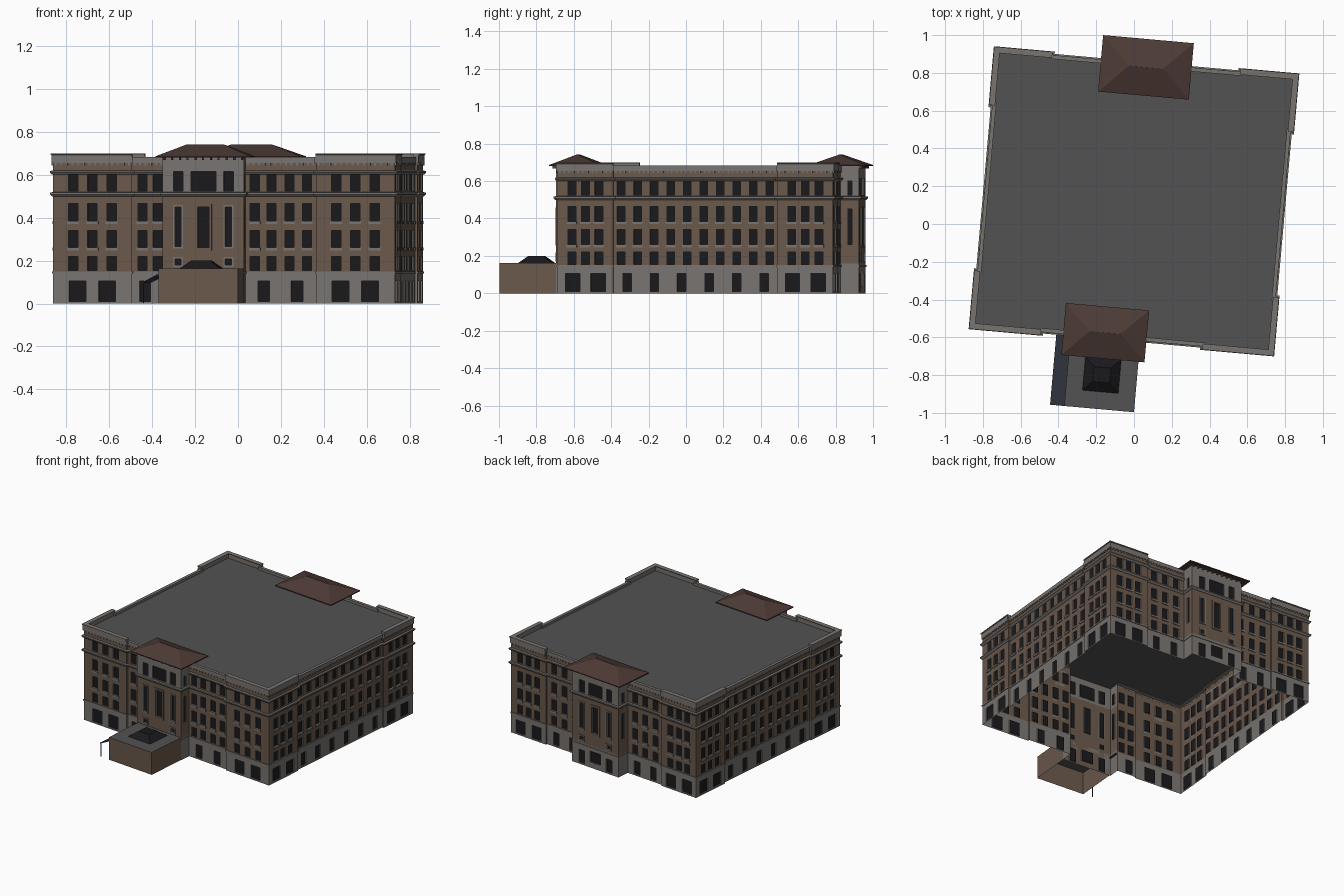
import bpy, bmesh, math
from mathutils import Matrix, Vector

if "Cube" in bpy.data.objects:
    bpy.data.objects.remove(bpy.data.objects["Cube"])

ROT = Matrix.Translation((0, 0.12, 0)) @ Matrix.Rotation(math.radians(-5.1), 4, 'Z')

def material(name, col):
    m = bpy.data.materials.new(name)
    m.diffuse_color = (*col, 1)
    m.use_nodes = True
    m.node_tree.nodes["Principled BSDF"].inputs["Base Color"].default_value = m.diffuse_color
    return m

STONE, BRICK, GLASS, ROOF, TILE, AWN = range(6)
MATS = [material("stone", (.19, .175, .16)), material("brick", (.145, .1, .072)),
        material("dark_glass", (.01, .01, .012)), material("flat_roof", (.085, .085, .085)),
        material("roof_tile", (.075, .043, .036)), material("awning", (.03, .034, .045))]

def finish(name, bm, mtx=Matrix(), recalc=True):
    if recalc:
        bmesh.ops.recalc_face_normals(bm, faces=bm.faces)
    me = bpy.data.meshes.new(name)
    bm.to_mesh(me)
    bm.free()
    for m in MATS:
        me.materials.append(m)
    ob = bpy.data.objects.new(name, me)
    bpy.context.collection.objects.link(ob)
    ob.matrix_world = ROT @ mtx

def face(bm, pts, mat):
    f = bm.faces.new([bm.verts.new(p) for p in pts])
    f.material_index = mat
    return f

def frustum(bm, lo, hi, z0, z1, mat, inset=(0, 0), bottom=True):
    # box whose top can be inset in x and y
    (x0, y0), (x1, y1), (a, b) = lo, hi, inset
    B = [bm.verts.new(p) for p in ((x0, y0, z0), (x1, y0, z0), (x1, y1, z0), (x0, y1, z0))]
    T = [bm.verts.new(p) for p in ((x0+a, y0+b, z1), (x1-a, y0+b, z1), (x1-a, y1-b, z1), (x0+a, y1-b, z1))]
    fs = [[B[i], B[(i+1) % 4], T[(i+1) % 4], T[i]] for i in range(4)] + [T]
    if bottom:
        fs.append(B[::-1])
    for f in fs:
        bm.faces.new(f).material_index = mat

def sweep(name, path, profile, mat, closed=False):
    # sweep an (outward offset, z) profile along an axis-aligned path
    bm, n, k, rings = bmesh.new(), len(path), len(profile), []
    def nrm(i):
        d = (Vector(path[(i+1) % n]) - Vector(path[i % n])).normalized()
        return Vector((d.y, -d.x))
    for i, p in enumerate(path):
        if not closed and i in (0, n-1):
            m = nrm(0 if i == 0 else n-2)
        else:
            m = nrm(i-1) + nrm(i)
            if m.length > 1.9:
                m /= 2
        rings.append([bm.verts.new((p[0]+m.x*o, p[1]+m.y*o, z)) for o, z in profile])
    for i in range(n if closed else n-1):
        a, b = rings[i], rings[(i+1) % n]
        for j in range(k):
            bm.faces.new((a[j], b[j], b[(j+1) % k], a[(j+1) % k]))
    if not closed:
        bm.faces.new(rings[0])
        bm.faces.new(rings[-1])
    for f in bm.faces:
        f.material_index = mat
    finish(name, bm)

def facade(name, p0, p1, ops, bay=False, top=.67):
    # wall sheet from p0 to p1 with recessed windows: (centre, width, z0, z1, frame width, frame material)
    d = Vector(p1) - Vector(p0)
    L, bm, r = d.length, bmesh.new(), .008
    xs = sorted({0, L} | {round(o[0]+s*o[1]/2, 4) for o in ops for s in (-1, 1)})
    lev = (.16, .505) if bay else (.145, .655)
    zs = sorted({0, top, *lev} | {z for o in ops for z in o[2:4]})
    for x0, x1 in zip(xs, xs[1:]):
        for z0, z1 in zip(zs, zs[1:]):
            cx, cz = (x0+x1)/2, (z0+z1)/2
            if not any(abs(cx-o[0]) < o[1]/2 and o[2] < cz < o[3] for o in ops):
                face(bm, [(x0, 0, z0), (x1, 0, z0), (x1, 0, z1), (x0, 0, z1)],
                     BRICK if lev[0] < cz < lev[1] else STONE)
    for c, w, z0, z1, fw, fm in ops:
        a, b = c-w/2, c+w/2
        q = [(a, z0), (b, z0), (b, z1), (a, z1)]
        face(bm, [(x, r, z) for x, z in q], GLASS)
        for (xa, za), (xb, zb) in zip(q, q[1:]+q[:1]):
            face(bm, [(xa, 0, za), (xb, 0, zb), (xb, r, zb), (xa, r, za)], STONE)
        if fw:
            for x0, x1, h0, h1 in ((a-fw, a, z0-fw, z1+fw), (b, b+fw, z0-fw, z1+fw),
                                   (a, b, z1, z1+fw), (a, b, z0-fw, z0)):
                frustum(bm, (x0, -.006), (x1, 0), h0, h1, fm)
        elif .25 < z0 < .4 and not bay:   # sill
            frustum(bm, (a-.005, -.006), (b+.005, 0), z0-.014, z0, STONE)
    finish(name, bm, Matrix.Translation((*p0, 0)) @ Matrix.Rotation(math.atan2(d.y, d.x), 4, 'Z'), False)

ROWS = [(.153, .22), (.26, .34), (.385, .465), (.525, .6)]
def windows(cs, w, gcs, gw):
    return [(c, w, *z, 0, 0) for c in cs for z in ROWS] + [(c, gw, .01, .105, 0, 0) for c in gcs]

def bay_ops(L):
    c = L/2
    o = [(c, .117, .525, .615, 0, 0), (c, .052, .26, .45, .014, BRICK), (c, .09, .04, .12, 0, 0)]
    for s in (-.118, .118):
        o += [(c+s, .045, .525, .615, 0, 0), (c+s, .03, .265, .45, .009, STONE),
              (c+s, .03, .18, .208, .009, STONE), (c+s, .05, .01, .105, 0, 0)]
    return o

# outline of the building, counter-clockwise from the front left corner
W, D, e, FB, RB = .8, .74, .012, -.81, .825
P = [(-W, -D), (-.43, -D), (-.43, -D+e), (-.28, -D+e), (-.28, FB), (.1, FB), (.1, -D+e), (.43, -D+e),
     (.43, -D), (W, -D), (W, -.44), (W-e, -.44), (W-e, .44), (W, .44), (W, D), (.5, D), (.5, D-e),
     (.2, D-e), (.2, RB), (-.2, RB), (-.2, D-e), (-.5, D-e), (-.5, D), (-W, D), (-W, .44),
     (-W+e, .44), (-W+e, -.44), (-W, -.44)]

# facades
for i, p in enumerate(P):
    q = P[(i+1) % len(P)]
    L = (Vector(q)-Vector(p)).length
    bay, name, top = False, "wing_wall", .67
    if i in (4, 18):
        ops, bay, name, top = bay_ops(L), True, "bay_front", .685
    elif i in (3, 5, 17, 19):
        bay, name, top = True, "bay_side", .685
        ops = [(L/2, .026, *z, 0, 0) for z in ((.26, .45), (.525, .6))]
    elif L < .05:
        ops, name = [], "wall_return"
    elif i in (2, 6):
        ops = windows((.048, .12), .043, (.06,), .05) if i == 2 else \
              windows((.043, .122, .206, .288), .043, (.085, .241), .055)
    elif L > .8:
        ops = windows([L/2+(k-4.5)*.0885 for k in range(10)], .043,
                      [L/2+(k-2.5)*.147 for k in range(6)], .048)
    elif i in (16, 20):
        ops = windows([L/2+k*.088 for k in (-1, 0, 1)], .043, (L/2-.07, L/2+.07), .05)
    else:
        s = .09 if L > .35 else .073
        ops = windows([L/2+k*s for k in (-1, 0, 1)], .045, (L/2-.069, L/2+.069), .08)
        name = "pavilion_wall"
    facade(f"{name}_{i}", p, q, ops, bay, top)

# string courses, cornice and parapets
def strip(o, z0, z1):
    return [(0, z0), (o, z0), (o, z1), (0, z1)]
runs = [P[6:18], P[20:] + P[:4]]
sweep("base_course", P, strip(.004, .14, .15), STONE, True)
sweep("upper_course", P, [(0, .498), (.005, .5), (.012, .508), (.012, .517), (0, .519)], STONE, True)
for k, run in enumerate(runs):
    sweep(f"cornice_{k}", run, [(0, .6), (.006, .602), (.012, .61), (.012, .617), (0, .62)], STONE)
    sweep(f"parapet_{k}", run, [(-.016, .66), (0, .655), (.005, .655), (.005, .682), (-.016, .682)], STONE)
for k, cor in enumerate((P[27:]+P[:2], P[8:11], P[13:16], P[22:25])):
    sweep(f"corner_parapet_{k}", cor,
          [(-.018, .66), (0, .655), (.006, .655), (.006, .692), (.01, .694), (.01, .7), (-.022, .7), (-.018, .692)], STONE)

# small dentils under the parapets
bm = bmesh.new()
for i, p in enumerate(P):
    p, q = Vector(p), Vector(P[(i+1) % len(P)])
    d = (q-p)
    L = d.length
    if L < .14 or i in (4, 18):
        continue
    d.normalize()
    n = int(L/.025)
    for k in range(n):
        c = p + d*(L*(k+.5)/n) + Vector((d.y, -d.x))*.002
        frustum(bm, (c.x-.004, c.y-.004), (c.x+.004, c.y+.004), .644, .655, STONE)
finish("dentils", bm)

# flat roof
bm = bmesh.new()
face(bm, [(x, y, .664) for x, y in P], ROOF)
finish("flat_roof", bm, recalc=False)

# hipped bay roofs with eave brackets
for nm, cx, cy, hx, hy, bx, wall in (("front", -.09, -.706, .221, .138, .19, FB), ("rear", 0, .712, .241, .15, .2, RB)):
    bm = bmesh.new()
    frustum(bm, (cx-hx, cy-hy), (cx+hx, cy+hy), .68, .686, TILE)
    frustum(bm, (cx-hx, cy-hy), (cx+hx, cy+hy), .686, .742, TILE, (hy-.001, hy-.001), False)
    finish(nm + "_bay_roof", bm)
    bm = bmesh.new()
    s = 1 if wall > 0 else -1
    inner = cy - s*(hy-.035)
    frustum(bm, (cx-bx, min(inner, wall-s*.002)), (cx+bx, max(inner, wall-s*.002)), .665, .68, STONE)
    for k in range(11):
        x = cx - bx + .008 + k*(2*bx-.016)/10
        frustum(bm, (x-.004, wall+s*.009-.009), (x+.004, wall+s*.009+.009), .668, .68, TILE)
    finish(nm + "_bay_eave", bm)

# front annex with skylight
bm = bmesh.new()
frustum(bm, (-.272, -1.112), (.099, FB), 0, .163, BRICK, bottom=False)
for f in bm.faces:
    if all(v.co.z > .1 for v in f.verts):
        f.material_index = ROOF
face(bm, [(-.274, y, z) for y, z in ((-1.08, .01), (-.83, .01), (-.83, .105), (-1.08, .105))], GLASS)
finish("annex", bm)
bm = bmesh.new()
frustum(bm, (-.183, -1.02), (.007, -.84), .163, .2, GLASS, (.05, .05), False)
finish("skylight", bm)

# sloping awning on the annex side
bm = bmesh.new()
A = [(-.347, .1), (-.272, .14), (-.272, .132), (-.347, .095)]
ends = [[bm.verts.new((x, y, z)) for x, z in A] for y in (-1.112, -.735)]
for j in range(4):
    bm.faces.new((ends[0][j], ends[0][(j+1) % 4], ends[1][(j+1) % 4], ends[1][j]))
for r in ends:
    bm.faces.new(r)
for f in bm.faces:
    f.material_index = AWN
frustum(bm, (-.345, -1.11), (-.341, -1.106), 0, .098, AWN)
finish("side_awning", bm)
